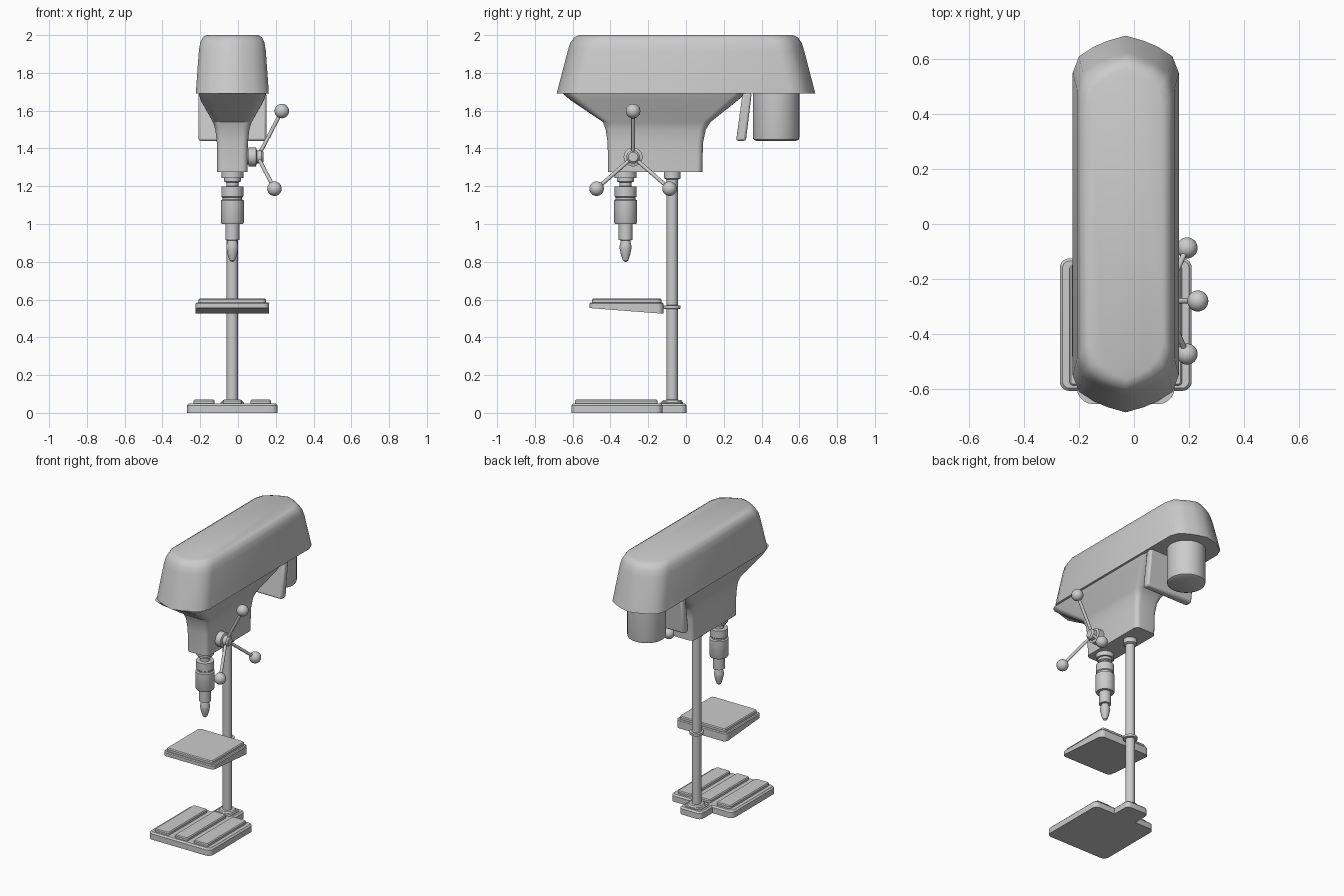
import bpy, bmesh, math
from mathutils import Vector

if "Cube" in bpy.data.objects:
    bpy.data.objects.remove(bpy.data.objects["Cube"])

CX = -0.03  # centre line of the machine


def finish(name, bm, bevel=0, angle=35):
    bmesh.ops.recalc_face_normals(bm, faces=bm.faces)
    me = bpy.data.meshes.new(name)
    bm.to_mesh(me)
    bm.free()
    ob = bpy.data.objects.new(name, me)
    bpy.context.collection.objects.link(ob)
    bpy.context.view_layer.objects.active = ob
    for o in bpy.context.selected_objects:
        o.select_set(False)
    ob.select_set(True)
    if bevel:
        m = ob.modifiers.new("bevel", 'BEVEL')
        m.width, m.segments, m.limit_method = bevel, 2, 'ANGLE'
    bpy.ops.object.shade_smooth_by_angle(angle=math.radians(angle))
    return ob


def loft(name, rings, bevel=0, angle=35):
    bm = bmesh.new()
    rows = [[bm.verts.new(p) for p in r] for r in rings]
    n = len(rows[0])
    for a, b in zip(rows, rows[1:]):
        for i in range(n):
            j = (i + 1) % n
            bm.faces.new((a[i], a[j], b[j], b[i]))
    bm.faces.new(rows[0][::-1])
    bm.faces.new(rows[-1])
    return finish(name, bm, bevel, angle)


def rounded(hx, y0, y1, z, r, seg=5, cx=CX):
    """Rounded rectangle ring."""
    pts = []
    for k, (sx, yc) in enumerate(((1, y1 - r), (-1, y1 - r), (-1, y0 + r), (1, y0 + r))):
        for i in range(seg + 1):
            a = math.pi / 2 * (k + i / seg)
            pts.append((cx + sx * (hx - r) + r * math.cos(a), yc + r * math.sin(a), z))
    return pts


def slab(name, hx, y0, y1, z0, z1, r=0.03, c=0.01, cx=CX):
    return loft(name, [rounded(hx, y0, y1, z0, r, cx=cx),
                       rounded(hx, y0, y1, z1 - c, r, cx=cx),
                       rounded(hx - c, y0 + c, y1 - c, z1, max(r - c, .004), cx=cx)])


def turned(name, prof, origin, axis=(0, 0, 1), n=32):
    """Surface of revolution from (radius, height) pairs."""
    q = Vector((0, 0, 1)).rotation_difference(Vector(axis))
    rings = [[Vector(origin) + q @ Vector((r * math.cos(2 * math.pi * i / n),
                                           r * math.sin(2 * math.pi * i / n), h))
              for i in range(n)] for r, h in prof]
    return loft(name, rings)


# Belt cover: long tapered hood with faceted, pointed ends
def hood_ring(hx, ye, z):
    half = [(1, ye - .135), (.88, ye - .075), (.6, ye - .055 + .015), (.33, ye - .018), (0, ye)]
    q = [(hx * a, y) for a, y in half]
    top = q + [(-x, y) for x, y in q[-2::-1]]
    return [(CX + x, y, z) for x, y in top] + [(CX - x, -y, z) for x, y in top]


loft("belt_cover", [hood_ring(.193, .685, 1.69), hood_ring(.19, .672, 1.74),
                    hood_ring(.177, .625, 1.92), hood_ring(.170, .612, 1.96),
                    hood_ring(.157, .592, 1.988), hood_ring(.137, .565, 2.0)], angle=40)

# Drill head: flared underside blending into the narrow gearbox
loft("gearbox_head", [rounded(hx, y0, y1, z, r) for hx, y0, y1, z, r in (
    (.178, -.655, .32, 1.692, .06), (.168, -.61, .275, 1.655, .06),
    (.103, -.44, .13, 1.54, .04), (.09, -.425, .105, 1.50, .035),
    (.082, -.415, .09, 1.43, .03), (.08, -.412, .086, 1.275, .03))], angle=30)

# Motor and its tilted mounting plate
turned("motor", [(.105, 1.44), (.12, 1.447), (.123, 1.46), (.123, 1.70)], (CX, .477, 0))
bm = bmesh.new()
v = []
for x in (CX - .18, CX + .18):
    v.append([bm.verts.new((x, y, z)) for y, z in
              ((.265, 1.44), (.317, 1.44), (.348, 1.695), (.3, 1.695))])
for i in range(4):
    j = (i + 1) % 4
    bm.faces.new((v[0][i], v[0][j], v[1][j], v[1][i]))
bm.faces.new(v[0])
bm.faces.new(v[1])
finish("motor_plate", bm, .012)

# Spindle, chuck and bit in one turned profile
turned("spindle_chuck", [
    (.058, 1.28), (.058, 1.243), (.045, 1.243), (.045, 1.225), (.032, 1.22), (.032, 1.2),
    (.058, 1.198), (.058, 1.145), (.052, 1.14), (.052, 1.13), (.061, 1.125), (.061, 1.01),
    (.056, 1.0), (.037, 1.0), (.037, .915), (.024, .913), (.031, .885), (.031, .87),
    (.024, .835), (.014, .807), (.004, .80)], (CX, -.32, 0))

# Column with its collars
COL = (CX, -.073, 0)
turned("column", [(.03, .04), (.03, 1.28)], COL)
turned("column_top_collar", [(.03, 1.235), (.044, 1.242), (.044, 1.28)], COL)
turned("table_collar", [(.03, .55), (.045, .552), (.045, .568), (.03, .57)], COL)
turned("column_foot", [(.056, .045), (.056, .058), (.048, .068), (.03, .07)], COL, n=16)

# Feed handle: hub, three rods, three balls
HUB = Vector((.04, -.28, 1.355))
turned("handle_hub", [(.04, 0), (.04, .015), (.05, .015), (.05, .055), (.035, .06),
                      (.035, .085), (.025, .095)], HUB, (1, 0, 0))
for i in range(3):
    a = math.radians(90 + 120 * i)
    end = Vector((.232 if i == 0 else .193, HUB.y + .224 * math.cos(a),
                  1.598 if i == 0 else 1.187))
    if i:
        end.y = HUB.y + (-.193 if i == 1 else .193)
    start = HUB + Vector((.065, 0, 0))
    d = end - start
    turned(f"handle_rod_{i + 1}", [(.01, 0), (.01, d.length)], start, d.normalized(), 16)
    ball = [(max(.0385 * math.sin(t * math.pi / 12), .0005), -.0385 * math.cos(t * math.pi / 12))
            for t in range(13)]
    turned(f"handle_ball_{i + 1}", ball, end, d.normalized(), 24)

# Work table: stepped top, underside sloping down toward the column
under = [(x, y, .555 - .03 * (y + .51) / .39) for x, y, z in rounded(.195, -.51, -.12, 0, .03)]
loft("work_table", [under, rounded(.195, -.51, -.12, .578, .03),
                    rounded(.19, -.505, -.125, .584, .026)])
slab("work_table_top", .178, -.497, -.13, .58, .605, .022, .006)

# Base: plate, rear tongue under the column, three raised strips
slab("base_plate", .24, -.607, -.125, 0, .05, .035)
slab("base_tongue", .085, -.16, .003, 0, .05, .03)
slab("column_pad", .062, -.135, -.02, .045, .06, .02, .006)
for i, (cx, hx) in enumerate(((CX - .15, .055), (CX, .05), (CX + .15, .055))):
    slab(f"base_strip_{i + 1}", hx, -.588, -.15, .045, .07, .015, .006, cx)
